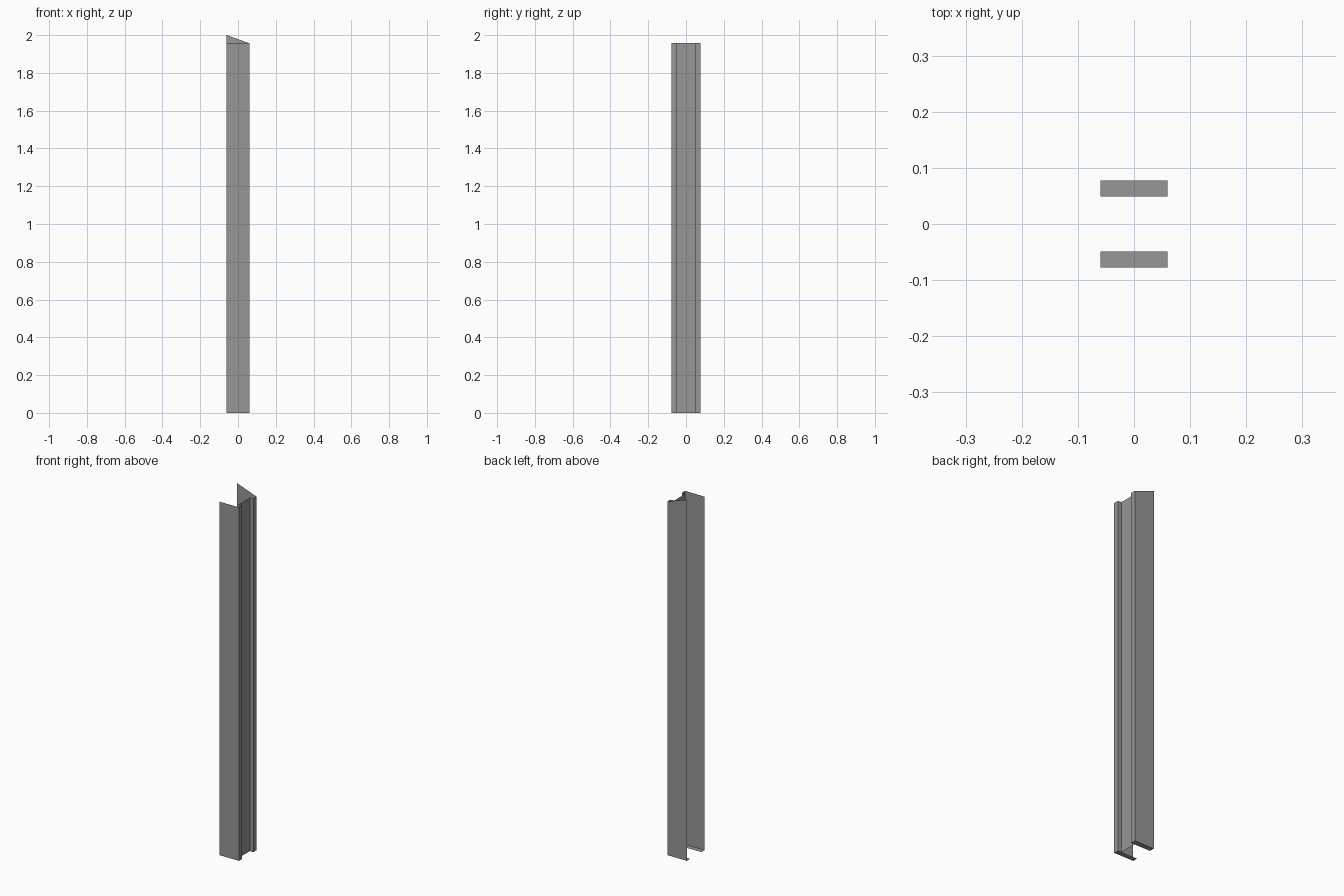
import bpy

if "Cube" in bpy.data.objects:
    bpy.data.objects.remove(bpy.data.objects["Cube"])

HX = 0.06                # half depth in x
OUT, INN = 0.0775, 0.049 # outer and inner y of each side channel
WEB = 0.0385             # x of the recessed web
TOP, PEAK = 1.957, 2.0   # flat top and raised corner

# dark grey finish
steel = bpy.data.materials.new("dark_steel")
steel.diffuse_color = (0.31, 0.31, 0.31, 1)
steel.use_nodes = True
steel.node_tree.nodes["Principled BSDF"].inputs["Base Color"].default_value = steel.diffuse_color


def sheet_object(name, verts, faces):
    mesh = bpy.data.meshes.new(name)
    mesh.from_pydata(verts, [], faces)
    mesh.update()
    mesh.materials.append(steel)
    obj = bpy.data.objects.new(name, mesh)
    bpy.context.collection.objects.link(obj)
    return obj


# folded sheet-metal post: profile runs from front plate round to back plate
profile = [(-HX, -OUT), (HX, -OUT), (HX, -INN), (WEB, -INN),
           (WEB, INN), (HX, INN), (HX, OUT), (-HX, OUT)]
n = len(profile)
verts = [(x, y, 0) for x, y in profile] + [(x, y, TOP) for x, y in profile]
verts[-1] = (-HX, OUT, PEAK)   # back plate rises to a slanted corner
faces = [(i, i + 1, n + i + 1, n + i) for i in range(n - 1)]
sheet_object("folded_post", verts, faces)

# bottom foot flanges under each side channel
for side, name in ((-1, "front_foot_flange"), (1, "back_foot_flange")):
    ya, yb = sorted((side * INN, side * OUT))
    sheet_object(name, [(-HX, ya, 0), (-HX, yb, 0), (HX, yb, 0), (HX, ya, 0)],
                 [(0, 1, 2, 3)])
